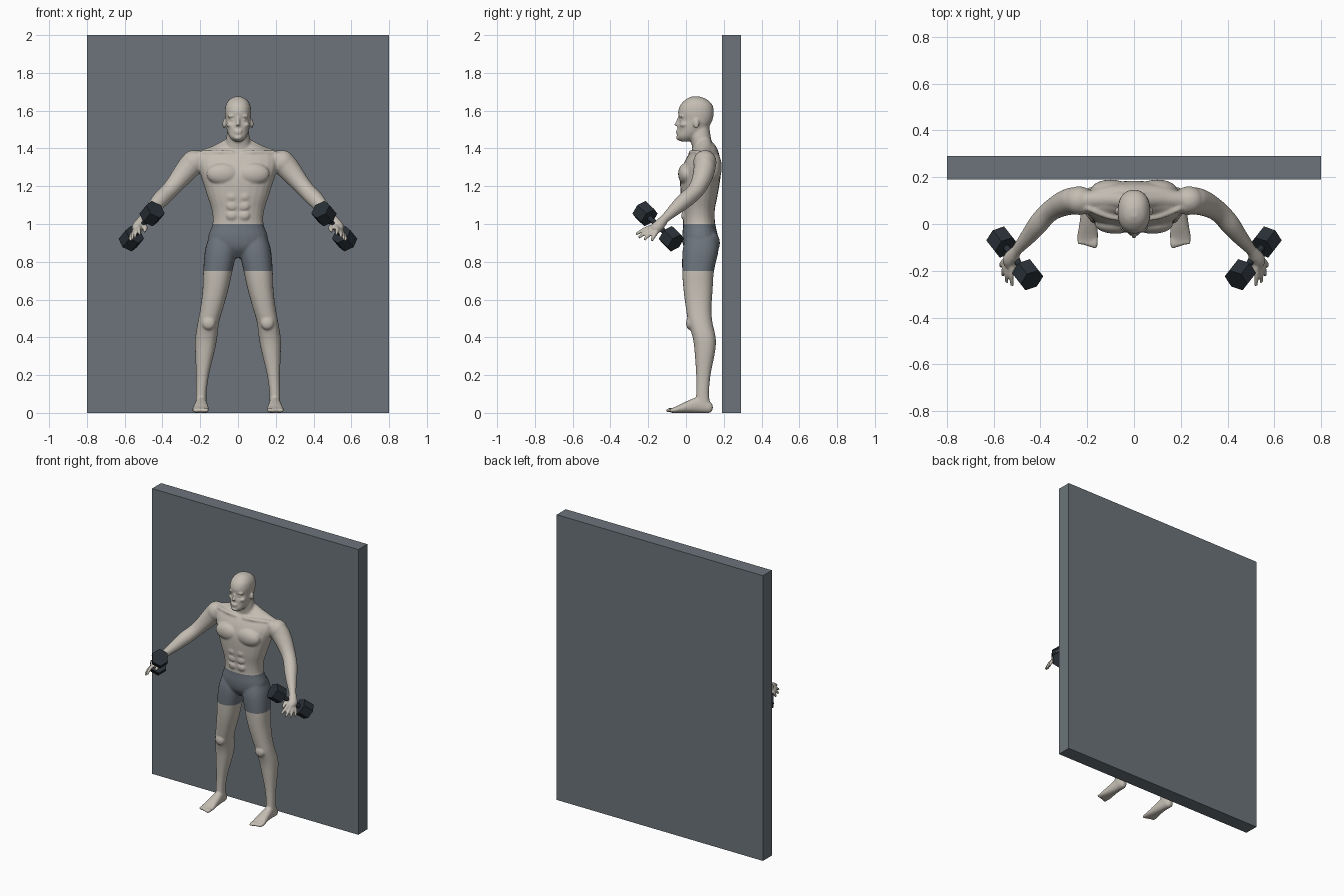
import bpy, bmesh, math
from mathutils import Vector, Matrix

if "Cube" in bpy.data.objects:
    bpy.data.objects.remove(bpy.data.objects["Cube"])


def material(name, rgb):
    m = bpy.data.materials.new(name)
    m.use_nodes = True
    m.diffuse_color = (*rgb, 1)
    m.node_tree.nodes["Principled BSDF"].inputs["Base Color"].default_value = (*rgb, 1)
    return m


skin = material("warm grey skin", (0.55, 0.51, 0.45))
cloth = material("slate shorts", (0.15, 0.175, 0.205))
wall_grey = material("slate wall", (0.15, 0.175, 0.195))
iron = material("dark iron", (0.022, 0.03, 0.038))


def make_object(name, bm, *mats):
    mesh = bpy.data.meshes.new(name)
    bm.to_mesh(mesh)
    bm.free()
    for m in mats:
        mesh.materials.append(m)
    ob = bpy.data.objects.new(name, mesh)
    bpy.context.collection.objects.link(ob)
    return ob


def refine(rows, steps=4):
    """Smooth curve through rows of numbers (Catmull-Rom)."""
    rows = [Vector(r) for r in rows]
    ext = [rows[0]] + rows + [rows[-1]]
    out = []
    for a, b, c, d in zip(ext, ext[1:], ext[2:], ext[3:]):
        for i in range(steps):
            t = i / steps
            out.append(b + (c - a) * t / 2 + (a * 2 - b * 5 + c * 4 - d) * t * t / 2
                       + (b * 3 - a - c * 3 + d) * t ** 3 / 2)
    return out + [rows[-1]]


def skin_rings(bm, rings):
    loops = [[bm.verts.new(p) for p in ring] for ring in rings]
    faces = [bm.faces.new(loops[0]), bm.faces.new(loops[-1])]
    for a, b in zip(loops, loops[1:]):
        for i in range(len(a)):
            j = (i + 1) % len(a)
            faces.append(bm.faces.new((a[i], a[j], b[j], b[i])))
    bmesh.ops.recalc_face_normals(bm, faces=faces)


ANGLES = [math.tau * i / 24 for i in range(24)]


def rounded(v, power):
    return math.copysign(abs(v) ** power, v)


def stack(bm, rows, side=1, along="z", power=0.88):
    """Loft of rounded sections: position, depth range, x range."""
    rings = []
    for t, a0, a1, x0, x1 in refine(rows):
        ring = []
        for g in ANGLES:
            x = side * ((x0 + x1) / 2 + (x1 - x0) / 2 * rounded(math.cos(g), power))
            a = (a0 + a1) / 2 + (a1 - a0) / 2 * rounded(math.sin(g), power)
            ring.append((x, a, t) if along == "z" else (x, t, a))
        rings.append(ring)
    skin_rings(bm, rings)


def centred(rows):
    return [(z, y0, y1, -w, w) for z, y0, y1, w in rows]


def limb(bm, rows, side=1):
    """Round tube through points with radii."""
    pts = refine(rows)
    axis = (pts[-1] - pts[0]).to_3d().normalized()
    u = axis.orthogonal().normalized()
    v = axis.cross(u)
    rings = []
    for p in pts:
        ring = [p.to_3d() + (u * math.cos(g) + v * math.sin(g)) * p.w for g in ANGLES]
        rings.append([(side * q.x, q.y, q.z) for q in ring])
    skin_rings(bm, rings)


def blob(bm, centre, radii, side=1):
    c = Vector((centre[0] * side, *centre[1:]))
    bmesh.ops.create_uvsphere(bm, u_segments=20, v_segments=12, radius=1,
                              matrix=Matrix.Translation(c) @ Matrix.Diagonal((*radii, 1)))


# Torso, neck and head
body = bmesh.new()
torso = [(0.82, 0.03, 0.13, 0.07), (0.87, -0.01, 0.165, 0.14), (0.93, -0.02, 0.17, 0.158),
         (1.0, -0.015, 0.155, 0.135), (1.07, -0.018, 0.152, 0.138), (1.15, -0.028, 0.167, 0.163),
         (1.25, -0.03, 0.183, 0.195), (1.32, -0.012, 0.184, 0.215), (1.37, 0.015, 0.175, 0.205),
         (1.4, 0.04, 0.165, 0.15), (1.43, 0.05, 0.145, 0.07)]
neck = [(1.36, 0.04, 0.145, 0.08), (1.42, 0.03, 0.138, 0.067), (1.47, 0.02, 0.13, 0.06),
        (1.53, 0.03, 0.12, 0.05)]
head = [(1.437, -0.03, 0.02, 0.022), (1.46, -0.047, 0.06, 0.044), (1.49, -0.043, 0.1, 0.057),
        (1.52, -0.043, 0.125, 0.063), (1.55, -0.034, 0.14, 0.067), (1.59, -0.042, 0.147, 0.07),
        (1.63, -0.03, 0.14, 0.065), (1.66, 0, 0.11, 0.045), (1.675, 0.03, 0.07, 0.015)]
for part in (torso, neck, head):
    stack(body, centred(part))

# Nose, lips and chin
limb(body, [(0, -0.035, 1.565, 0.008), (0, -0.046, 1.535, 0.01), (0, -0.052, 1.52, 0.013)])
blob(body, (0, -0.044, 1.492), (0.024, 0.01, 0.006))
blob(body, (0, -0.042, 1.481), (0.02, 0.011, 0.006))
blob(body, (0, -0.04, 1.457), (0.022, 0.013, 0.013))

leg = [(0.93, 0, 0.165, 0.02, 0.155), (0.86, -0.018, 0.172, 0.008, 0.175),
       (0.75, -0.02, 0.148, 0.03, 0.184), (0.65, -0.013, 0.141, 0.052, 0.188),
       (0.55, 0, 0.135, 0.08, 0.2), (0.48, 0.012, 0.14, 0.1, 0.213),
       (0.4, 0.035, 0.157, 0.11, 0.226), (0.33, 0.045, 0.155, 0.123, 0.227),
       (0.2, 0.054, 0.13, 0.154, 0.222), (0.1, 0.054, 0.122, 0.167, 0.223),
       (0.04, 0.05, 0.13, 0.165, 0.225)]
foot = [(0.142, 0.02, 0.04, 0.185, 0.21), (0.125, 0, 0.06, 0.172, 0.222),
        (0.07, 0, 0.085, 0.165, 0.225), (0, 0, 0.06, 0.158, 0.234),
        (-0.05, 0, 0.035, 0.153, 0.243), (-0.078, 0, 0.024, 0.156, 0.242)]
arm = [(0.19, 0.1, 1.34, 0.055), (0.24, 0.1, 1.32, 0.064), (0.29, 0.09, 1.265, 0.057),
       (0.335, 0.07, 1.21, 0.048), (0.37, 0.045, 1.17, 0.044), (0.41, 0, 1.13, 0.044),
       (0.45, -0.05, 1.085, 0.036), (0.5, -0.11, 1.03, 0.024), (0.515, -0.135, 1.005, 0.028)]
muscles = [((0.08, 0.0, 1.265), (0.088, 0.042, 0.058)),    # chest
           ((0.235, 0.1, 1.325), (0.066, 0.062, 0.066)),   # shoulder cap
           ((0.1, 0.145, 1.3), (0.085, 0.045, 0.085)),     # shoulder blade
           ((0.075, 0.12, 0.9), (0.07, 0.06, 0.07)),       # seat
           ((0.155, 0.02, 0.475), (0.035, 0.02, 0.035)),   # kneecap
           ((0.075, 0.055, 1.53), (0.007, 0.016, 0.026)),  # ear
           ((0.032, -0.024, 1.57), (0.025, 0.014, 0.007)), # brow
           ((0.028, -0.024, 1.55), (0.012, 0.01, 0.006)),  # eye
           ((0.042, -0.012, 1.525), (0.02, 0.02, 0.013))]  # cheekbone
tips = [(0.52, -0.265, 0.945), (0.545, -0.25, 0.928), (0.562, -0.222, 0.916), (0.57, -0.182, 0.91)]

for s in (1, -1):
    stack(body, leg, s)
    stack(body, foot, s, along="y")
    limb(body, arm, s)
    for centre, radii in muscles:
        blob(body, centre, radii, s)
    for k in range(3):
        blob(body, (0.032, -0.013 - 0.003 * k, 1.045 + 0.05 * k), (0.03, 0.012, 0.024), s)
    # Slope from neck to shoulder, and collar bone
    limb(body, [(0.03, 0.1, 1.43, 0.035), (0.12, 0.105, 1.375, 0.04), (0.22, 0.1, 1.345, 0.04)], s)
    limb(body, [(0.02, 0.025, 1.375, 0.012), (0.1, 0.03, 1.38, 0.012), (0.2, 0.07, 1.375, 0.014)], s)
    # Palm, fingers and thumb
    limb(body, [(0.505, -0.115, 1.025, 0.024), (0.53, -0.15, 0.985, 0.031),
                (0.537, -0.175, 0.965, 0.024)], s)
    for k, tip in enumerate(tips):
        root = Vector((0.52, -0.18, 0.985)).lerp(Vector((0.55, -0.155, 0.957)), k / 3)
        mid = root.lerp(Vector(tip), 0.5) + Vector((0.005, 0, 0.005))
        limb(body, [(*root, 0.013), (*mid, 0.011), (*tip, 0.008)], s)
    limb(body, [(0.505, -0.14, 1.0, 0.015), (0.49, -0.18, 0.98, 0.012), (0.495, -0.21, 0.96, 0.009)], s)
    # Toes
    for k in range(5):
        x, r = 0.167 + 0.0165 * k, 0.012 - 0.001 * k
        limb(body, [(x, -0.06, 0.015, r), (x, -0.085, 0.015, r),
                    (x, -0.104 + 0.005 * k, r, r * 0.7)], s)

# Fuse the body into one smooth surface
source = make_object("body_source", body)
remesh = source.modifiers.new("Fuse", "REMESH")
remesh.mode = "VOXEL"
remesh.voxel_size = 0.006
relax = source.modifiers.new("Relax", "SMOOTH")
relax.factor = 0.5
relax.iterations = 5
graph = bpy.context.evaluated_depsgraph_get()
fused = bpy.data.meshes.new_from_object(source.evaluated_get(graph))
bpy.data.objects.remove(source)

# Shorts are the band of the body between hem and waist
bm = bmesh.new()
bm.from_mesh(fused)
HEM, WAIST = 0.75, 1.0
for z in (HEM, WAIST):
    bmesh.ops.bisect_plane(bm, geom=bm.verts[:] + bm.edges[:] + bm.faces[:],
                           plane_co=(0, 0, z), plane_no=(0, 0, 1))
for f in bm.faces:
    c = f.calc_center_median()
    f.smooth = True
    f.material_index = int(HEM < c.z < WAIST and abs(c.x) < 0.3)
make_object("body", bm, skin, cloth)

# Dumbbells: two hexagonal weights on a thin handle
for side, label in ((1, "left"), (-1, "right")):
    ends = Vector((0.455 * side, -0.217, 1.055)), Vector((0.565 * side, -0.077, 0.922))
    axis = ends[1] - ends[0]
    turn = axis.to_track_quat("Z", "Y").to_matrix().to_4x4()
    bm = bmesh.new()
    for centre, radius, depth, count in ((ends[0], 0.056, 0.075, 6), (ends[1], 0.056, 0.075, 6),
                                         ((ends[0] + ends[1]) / 2, 0.014, axis.length, 16)):
        bmesh.ops.create_cone(bm, cap_ends=True, segments=count, radius1=radius, radius2=radius,
                              depth=depth, matrix=Matrix.Translation(centre) @ turn)
    make_object(label + "_dumbbell", bm, iron)

# Wall slab behind the figure
bm = bmesh.new()
bmesh.ops.create_cube(bm, size=1, matrix=Matrix.Translation((0, 0.24, 1)) @ Matrix.Diagonal((1.6, 0.1, 2, 1)))
make_object("wall", bm, wall_grey)
